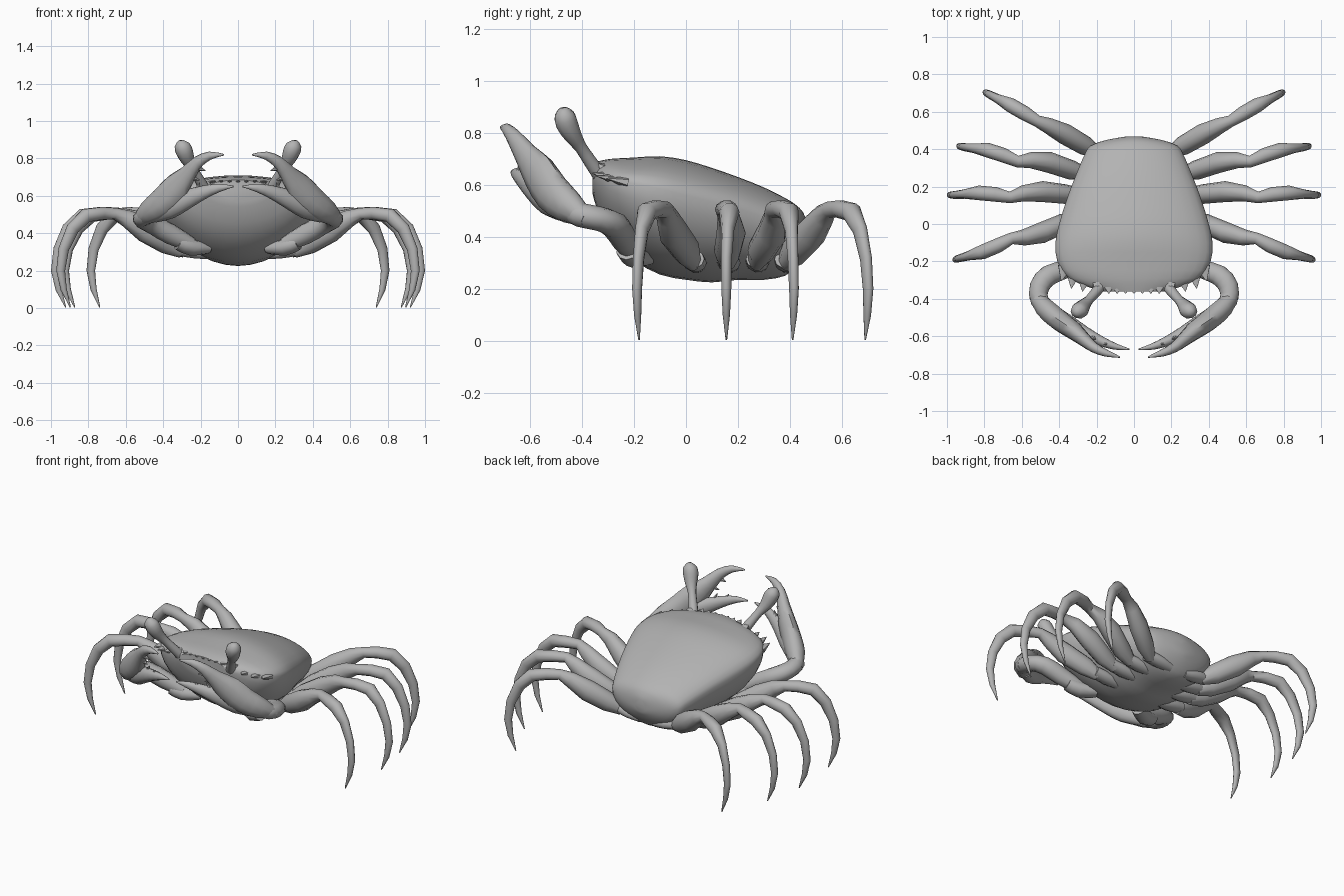
import bpy, bmesh, math
from mathutils import Vector

shell = bpy.data.materials.new("shell_grey")
shell.diffuse_color = (0.45, 0.45, 0.45, 1)


def finish(name, rings, angle=50):
    """Skin a list of point rings into a capped, smooth-shaded mesh."""
    bm = bmesh.new()
    loops = [[bm.verts.new(p) for p in ring] for ring in rings]
    n = len(loops[0])
    for a, b in zip(loops, loops[1:]):
        for i in range(n):
            j = (i + 1) % n
            bm.faces.new((a[i], a[j], b[j], b[i]))
    bm.faces.new(loops[0])
    bm.faces.new(loops[-1])
    bmesh.ops.recalc_face_normals(bm, faces=bm.faces)
    mesh = bpy.data.meshes.new(name)
    bm.to_mesh(mesh)
    bm.free()
    mesh.materials.append(shell)
    ob = bpy.data.objects.new(name, mesh)
    bpy.context.collection.objects.link(ob)
    bpy.ops.object.select_all(action='DESELECT')
    ob.select_set(True)
    bpy.context.view_layer.objects.active = ob
    bpy.ops.object.shade_smooth_by_angle(angle=math.radians(angle))
    return ob


def smooth(rows, steps=2):
    """Catmull-Rom interpolation of rows of numbers."""
    rows = [Vector(r) for r in rows]
    out = []
    for i in range(len(rows) - 1):
        p0, p1, p2 = rows[max(i - 1, 0)], rows[i], rows[i + 1]
        p3 = rows[min(i + 2, len(rows) - 1)]
        for k in range(steps):
            t = k / steps
            out.append(0.5 * (2 * p1 + (p2 - p0) * t + (2 * p0 - 5 * p1 + 4 * p2 - p3) * t * t
                              + (3 * p1 - p0 - 3 * p2 + p3) * t ** 3))
    return out + [rows[-1]]


def limb(name, rows, ref, side=1, n=10, steps=2):
    """Tube through rows of x, y, z, radius along ref, radius across ref."""
    rows = smooth(rows, steps)
    pts = [Vector(r[:3]) for r in rows]
    rings = []
    for i, r in enumerate(rows):
        t = (pts[min(i + 1, len(pts) - 1)] - pts[max(i - 1, 0)]).normalized()
        u = Vector(ref)
        u = (u - t * u.dot(t)).normalized()
        v = t.cross(u)
        ring = []
        for k in range(n):
            a = math.tau * k / n
            p = pts[i] + u * (max(r[3], .002) * math.cos(a)) + v * (max(r[4], .002) * math.sin(a))
            ring.append((p.x * side, p.y, p.z))
        rings.append(ring)
    return finish(name, rings)


def spike(name, base, tip, wide, thick, side=1):
    """Flattened tooth, wide in plan and thin in height."""
    limb(name, [(*base, thick, wide), (*tip, .002, .002)], (0, .1, 1), side, n=6, steps=1)


# Body: y, half width, top, rim and belly heights
sections = [
    (-.36, .17, .685, .64, .57), (-.34, .235, .69, .63, .50), (-.29, .35, .70, .62, .40),
    (-.20, .41, .705, .605, .31), (-.10, .42, .71, .585, .255), (0, .40, .695, .56, .235),
    (.10, .37, .665, .535, .225), (.20, .335, .63, .51, .235), (.30, .295, .59, .475, .235),
    (.38, .26, .55, .445, .25), (.42, .23, .525, .425, .285), (.45, .145, .495, .41, .33),
    (.468, .04, .45, .40, .37)]
rings = []
for y, w, top, rim, low in smooth(sections, 2):
    ring = []
    for k in range(32):
        c, s = math.cos(math.tau * k / 32), math.sin(math.tau * k / 32)
        x = math.copysign(abs(c) ** 1.07, c) * w
        ring.append((x, y, rim + s * (top - rim if s >= 0 else rim - low)))
    rings.append(ring)
finish("body", rings, 40)

# Small teeth along the brow
for i in range(-3, 4):
    x = i * .045
    spike("brow_tooth", (x, -.34, .672), (x, -.372, .682), .026, .012)

# Walking legs: reach in x, reach in y, height, horizontal and vertical radius, sideways sway
leg_profile = [
    (0, 0, .30, .03, .035, 0), (.12, .12, .345, .052, .06, 0), (.30, .30, .415, .056, .066, 1),
    (.45, .45, .478, .043, .048, .4), (.55, .55, .505, .031, .032, -1),
    (.66, .66, .507, .039, .035, .1), (.79, .79, .495, .039, .039, .7),
    (.90, .90, .425, .025, .036, .3), (.975, .975, .315, .021, .029, 0),
    (1.0, 1.0, .20, .019, .024, 0), (.975, .99, .10, .014, .017, 0), (.92, .965, .004, .003, .003, 0)]
# Base x, base y, knee x, knee y, sway
leg_spans = [(.30, .03, .948, -.188, -.012), (.28, .16, .977, .155, .015),
             (.25, .27, .927, .415, .016), (.19, .38, .787, .70, .005)]

for side, label in ((1, "right"), (-1, "left")):
    for i, (bx, by, kx, ky, sway) in enumerate(leg_spans):
        rows = [(bx + (kx - bx) * tx, by + (ky - by) * ty + sway * w, z, rh, rv)
                for tx, ty, z, rh, rv, w in leg_profile]
        limb(f"{label}_leg_{i + 1}", rows, (by - ky, kx - bx, 0), side, steps=1)
        # Hip joint merging into the belly
        limb(f"{label}_hip_{i + 1}", [
            (bx - .14, by + .01, .29, .03, .03), (bx - .06, by + .005, .30, .045, .035),
            (bx + .03, by, .315, .04, .035)], (0, 1, 0), side)

    # Claw arm, palm with upper finger, and lower finger
    up = (0, 0, 1)
    limb(f"{label}_claw_hip", [(.16, -.15, .32, .03, .04), (.25, -.20, .325, .045, .05),
                               (.32, -.225, .35, .04, .045)], up, side)
    limb(f"{label}_claw_arm", [
        (.25, -.20, .34, .04, .04), (.36, -.24, .395, .055, .05), (.455, -.275, .445, .052, .057),
        (.505, -.335, .47, .047, .055), (.505, -.41, .485, .047, .05), (.45, -.46, .51, .045, .045)],
        up, side)
    limb(f"{label}_palm_and_upper_finger", [
        (.535, -.38, .47, .03, .03), (.475, -.45, .515, .066, .055), (.40, -.515, .57, .082, .057),
        (.33, -.565, .645, .08, .05), (.27, -.615, .715, .052, .038), (.215, -.66, .78, .034, .028),
        (.15, -.69, .815, .022, .02), (.075, -.712, .82, .004, .004)], up, side)
    limb(f"{label}_lower_finger", [
        (.45, -.46, .50, .045, .04), (.36, -.525, .54, .062, .046), (.27, -.58, .583, .052, .038),
        (.18, -.625, .62, .036, .028), (.10, -.655, .643, .022, .018), (.025, -.67, .65, .004, .004)],
        up, side)
    # Gripping teeth
    for b, t in (((.26, -.62, .70), (.205, -.635, .685)), ((.22, -.655, .75), (.175, -.66, .735)),
                 ((.23, -.60, .615), (.205, -.615, .67)), ((.16, -.635, .635), (.145, -.645, .67))):
        spike(f"{label}_claw_tooth", b, t, .02, .02, side)

    # Eye stalk with bulb
    limb(f"{label}_eye", [
        (.17, -.32, .62, .032, .03), (.205, -.365, .685, .028, .027), (.24, -.405, .745, .025, .025),
        (.268, -.435, .79, .037, .035), (.286, -.458, .835, .046, .044), (.30, -.468, .873, .04, .038),
        (.304, -.472, .897, .014, .014)], (1, 0, 0), side)

    # Spines along the front edge of the carapace and around the eye socket
    for b, t in (((.37, -.23, .61), (.388, -.305, .625)), ((.325, -.265, .62), (.335, -.345, .635)),
                 ((.265, -.29, .63), (.275, -.36, .645)), ((.19, -.315, .66), (.205, -.365, .69))):
        spike(f"{label}_shell_spine", b, t, .042, .022, side)
